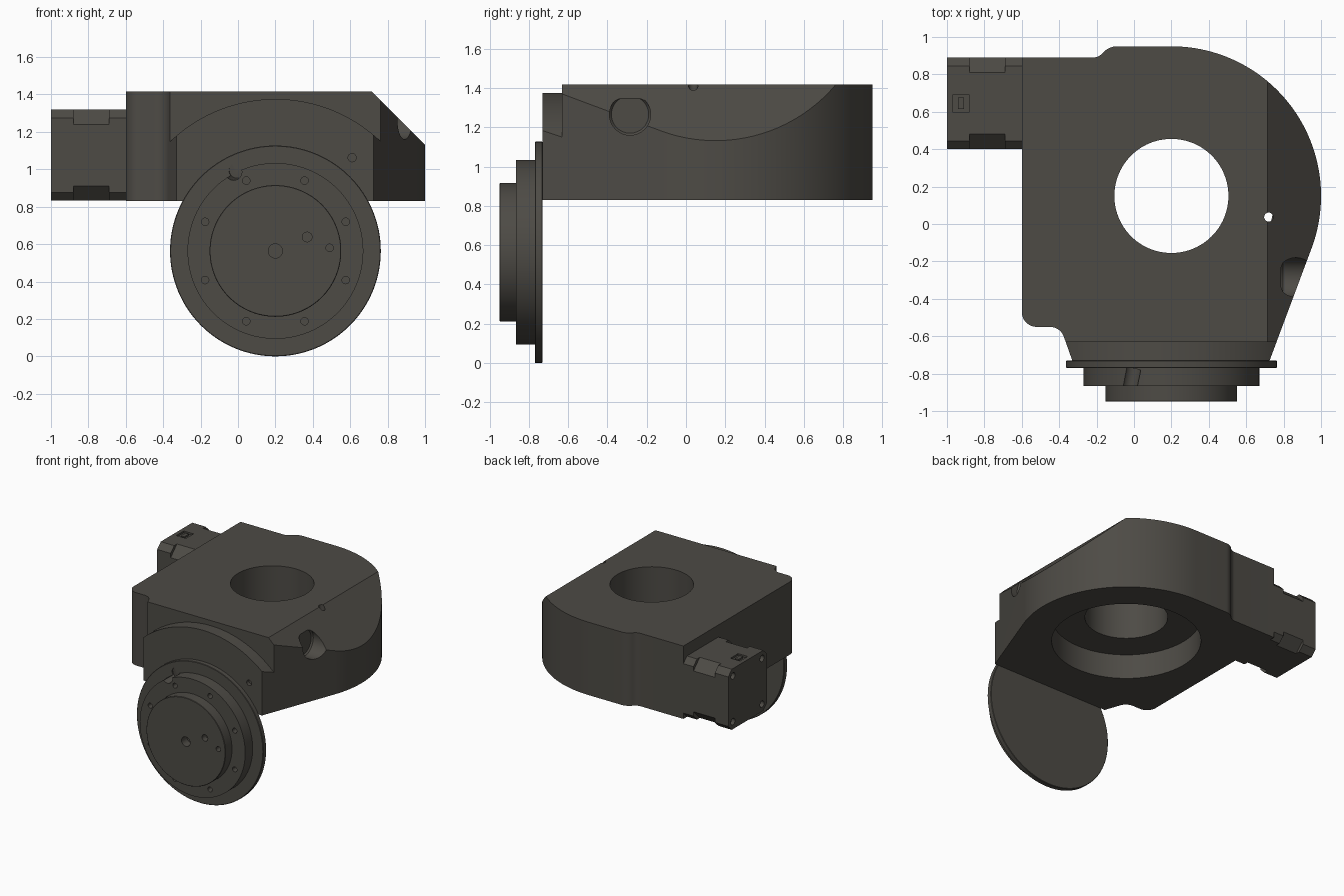
import bpy, bmesh
from math import sin, cos, pi, radians
from mathutils import Vector, Matrix

if "Cube" in bpy.data.objects:
    bpy.data.objects.remove(bpy.data.objects["Cube"])

mat = bpy.data.materials.new("dark_metal")
mat.diffuse_color = (0.075, 0.07, 0.06, 1)
mat.use_nodes = True
mat.node_tree.nodes["Principled BSDF"].inputs["Base Color"].default_value = mat.diffuse_color


def finish(bm, name):
    bmesh.ops.recalc_face_normals(bm, faces=bm.faces)
    me = bpy.data.meshes.new(name)
    bm.to_mesh(me)
    bm.free()
    ob = bpy.data.objects.new(name, me)
    bpy.context.collection.objects.link(ob)
    me.materials.append(mat)
    return ob


def arc(cx, cy, r, a0, a1, n):
    return [(cx + r * cos(radians(a0 + (a1 - a0) * i / n)),
             cy + r * sin(radians(a0 + (a1 - a0) * i / n))) for i in range(n + 1)]


def prism(name, pts, lo, hi, axis):
    """Extrude a 2D outline along an axis; the outline uses the other two axes in order."""
    def place(p, h):
        v = list(p)
        v.insert("xyz".index(axis), h)
        return v
    bm = bmesh.new()
    face = bm.faces.new([bm.verts.new(place(p, lo)) for p in pts])
    ext = bmesh.ops.extrude_face_region(bm, geom=[face])
    move = Vector((0, 0, 0))
    move["xyz".index(axis)] = hi - lo
    bmesh.ops.translate(bm, vec=move, verts=[g for g in ext["geom"] if isinstance(g, bmesh.types.BMVert)])
    return finish(bm, name)


def lathe(name, start, direction, profile, n=96):
    """Revolve (radius, distance) points round an axis, with flat caps."""
    rot = Vector(direction).to_track_quat('Z', 'Y').to_matrix().to_4x4()
    m = Matrix.Translation(start) @ rot
    bm = bmesh.new()
    rings = [[bm.verts.new(m @ Vector((r * cos(2 * pi * i / n), r * sin(2 * pi * i / n), h)))
              for i in range(n)] for r, h in profile]
    for a, b in zip(rings, rings[1:]):
        for i in range(n):
            j = (i + 1) % n
            bm.faces.new((a[i], a[j], b[j], b[i]))
    bm.faces.new(rings[0])
    bm.faces.new(rings[-1])
    return finish(bm, name)


def rod(p, q, r, n=32):
    d = Vector(q) - Vector(p)
    return lathe("cutter", p, d, [(r, 0), (r, d.length)], n)


def box(x0, x1, y0, y1, z0, z1):
    return prism("cutter", [(x0, y0), (x1, y0), (x1, y1), (x0, y1)], z0, z1, 'z')


def cut(ob, cutters):
    bpy.context.view_layer.objects.active = ob
    for c in cutters:
        c.hide_render = True
        mod = ob.modifiers.new("cut", 'BOOLEAN')
        mod.operation, mod.solver, mod.object = 'DIFFERENCE', 'EXACT', c
        bpy.ops.object.modifier_apply(modifier=mod.name)
        bpy.data.objects.remove(c)


def smooth(ob):
    bpy.ops.object.select_all(action='DESELECT')
    ob.select_set(True)
    bpy.context.view_layer.objects.active = ob
    bpy.ops.object.shade_smooth_by_angle(angle=radians(25))


AX, AZ = 0.2, 0.5635   # flange axis

# Housing: outline with rounded back and tapered front
outline = ([(-0.6, 0.89)] + arc(-0.22, 0.96, 0.07, -90, -40, 8) + arc(-0.09, 0.85, 0.1, 140, 90, 8)
           + arc(0.2, 0.15, 0.8, 90, -20, 56) + [(0.725, -0.73), (-0.33, -0.73)]
           + arc(-0.45, -0.63, 0.08, 15, 90, 10) + arc(-0.52, -0.47, 0.08, 270, 180, 12))
housing = prism("housing", outline, 0.83, 1.417, 'z')
cut(housing, [
    # bore with wide counterbore underneath
    lathe("cutter", (0.2, 0.15, 0.7), (0, 0, 1), [(0.55, 0), (0.55, 0.33), (0.305, 0.33), (0.305, 0.9)]),
    # sloped top on the right
    prism("cutter", [(0.515, 1.617), (1.2, 0.932), (1.2, 1.617)], -1.2, 1.2, 'y'),
    # arched front step
    prism("cutter", arc(AX, AZ, 0.812, 30, 150, 64) + [(-0.52, 1.6), (0.92, 1.6)], -0.9, -0.632, 'y'),
    # side socket and oil hole
    lathe("cutter", (0.785, -0.285, 1.265), (1, 0, 0), [(0.095, 0), (0.105, 0.012), (0.105, 0.5)], 48),
    rod((0.72, 0.037, 0.95), (0.72, 0.037, 1.5), 0.024),
    # small hole above the flange
    rod((0.61, -0.8, 1.062), (0.61, -0.70, 1.062), 0.022),
])
smooth(housing)

# Rotary flange: three stepped discs
flange = lathe("flange", (AX, -0.73, AZ), (0, -1, 0),
               [(0.56, 0), (0.5635, 0.003), (0.5635, 0.037), (0.56, 0.04), (0.47, 0.04), (0.47, 0.135),
                (0.352, 0.135), (0.352, 0.217), (0.349, 0.22)], 128)
holes = [(AX + 0.407 * cos(a), AZ + 0.407 * sin(a), 0.02, -0.80)
         for a in (pi / 8 + i * pi / 4 for i in range(8))]
holes += [(AX, AZ, 0.038, -0.88), (0.37, 0.638, 0.026, -0.90), (0.49, 0.58, 0.02, -0.90)]
cut(flange, [rod((x, -1.0, z), (x, y, z), r, 24) for x, z, r, y in holes]
    + [rod((-0.04, -0.95, 0.975), (-0.005, -0.772, 0.995), 0.043)])   # index notch
smooth(flange)

# Motor block with chamfered corners
Y0, Y1, Z0, Z1, C = 0.4, 0.89, 0.832, 1.32, 0.045
motor = prism("motor", [(Y0 + C, Z0), (Y1 - C, Z0), (Y1, Z0 + C), (Y1, Z1 - C), (Y1 - C, Z1),
                        (Y0 + C, Z1), (Y0, Z1 - C), (Y0, Z0 + C)], -1.0, -0.6, 'x')
cutters = []
for y, sy in ((Y0, 1), (Y1, -1)):
    for z, sz in ((Z0, 1), (Z1, -1)):
        # corner relief and screw hole
        e = 0.03
        cutters.append(prism("cutter", [(y + sy * (0.08 + e), z - sz * e), (y - sy * e, z - sz * e),
                                        (y - sy * e, z + sz * (0.08 + e))], -0.88, -0.69, 'x'))
        cutters.append(rod((-1.1, y + sy * 0.06, z + sz * 0.06), (-0.97, y + sy * 0.06, z + sz * 0.06), 0.026, 24))
cutters.append(box(-0.968, -0.882, 0.597, 0.693, 1.305, 1.4))
cut(motor, cutters)
smooth(motor)

# Connector insert in the motor top
insert = box(-0.94, -0.91, 0.615, 0.675, 1.304, 1.318)
insert.name = "connector_insert"
